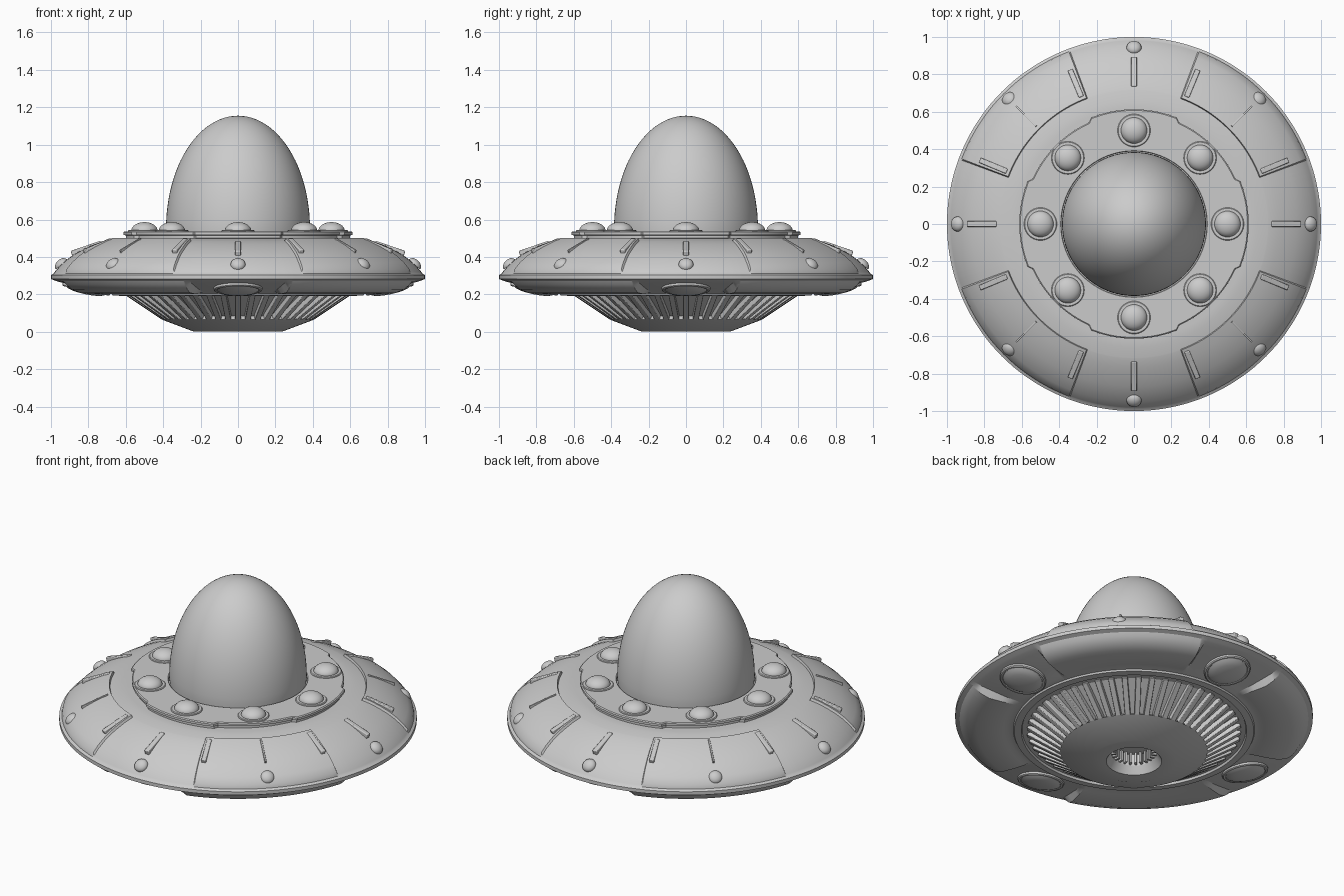
import bpy, bmesh
from math import radians, pi, cos, sin, tau
from mathutils import Matrix, Vector

if "Cube" in bpy.data.objects:
    bpy.data.objects.remove(bpy.data.objects["Cube"], do_unlink=True)

grey = bpy.data.materials.new("hull_grey")
grey.use_nodes = True
grey.diffuse_color = (0.6, 0.6, 0.6, 1)
grey.node_tree.nodes["Principled BSDF"].inputs["Base Color"].default_value = (0.6, 0.6, 0.6, 1)


def finish(name, bm, bevel=0, sharp=30):
    """Turn a bmesh into a shaded grey object."""
    bmesh.ops.recalc_face_normals(bm, faces=bm.faces)
    mesh = bpy.data.meshes.new(name)
    bm.to_mesh(mesh)
    bm.free()
    mesh.materials.append(grey)
    obj = bpy.data.objects.new(name, mesh)
    bpy.context.collection.objects.link(obj)
    if bevel:
        mod = obj.modifiers.new("soft_edges", "BEVEL")
        mod.width, mod.segments = bevel, 2
    bpy.ops.object.select_all(action="DESELECT")
    obj.select_set(True)
    bpy.context.view_layer.objects.active = obj
    bpy.ops.object.shade_smooth_by_angle(angle=radians(sharp))
    return obj


def lathe(bm, profile, angles, matrix=Matrix(), warp=None):
    """Spin (radius, height, weight) points; warp moves points by angle."""
    rings = []
    for r, z, *weight in profile:
        if r == 0:
            rings.append([bm.verts.new(matrix @ Vector((0, 0, z)))] * len(angles))
            continue
        ring = []
        for a in angles:
            rr, zz = warp(a, r, z, weight[0] if weight else 0) if warp else (r, z)
            t = radians(a)
            ring.append(bm.verts.new(matrix @ Vector((rr * cos(t), rr * sin(t), zz))))
        rings.append(ring)
    for low, high in zip(rings, rings[1:]):
        for i in range(len(angles)):
            j = (i + 1) % len(angles)
            corners = list(dict.fromkeys((low[i], low[j], high[j], high[i])))
            bm.faces.new(corners)


def around(count, r, z, tilt, start=0):
    """Matrices placed round the hull, their z axis tilted outward."""
    for k in range(count):
        yield (Matrix.Rotation(radians(start) + tau * k / count, 4, "Z")
               @ Matrix.Translation((r, 0, z))
               @ Matrix.Rotation(radians(tilt), 4, "Y"))


def even(n):
    return [360 * i / n for i in range(n)]


def sector(a, half, ramp):
    """1 inside the four diagonal sectors, fading to 0 over the ramp."""
    off = abs(a % 90 - 45)
    return max(0, min(1, (half + ramp - off) / ramp))


def dome_profile(radius, height, base=0, steps=8):
    pts = [(radius * cos(pi / 2 * i / steps), base + height * sin(pi / 2 * i / steps))
           for i in range(steps)]
    return pts + [(0, base + height)]


def boxes(name, matrices, size, bevel):
    bm = bmesh.new()
    scale = Matrix.Diagonal((*size, 1))
    for m in matrices:
        bmesh.ops.create_cube(bm, size=1, matrix=m @ scale)
    return finish(name, bm, bevel)


def spun(name, profile, matrices, segments):
    bm = bmesh.new()
    for m in matrices:
        lathe(bm, profile, even(segments), m)
    return finish(name, bm)


# Saucer hull: raised upper panels and bulging lower panels on the diagonals
TOP = 0.015
hull_profile = [
    (0, 0.5), (0.62, 0.5), (0.66, 0.498), (0.715, 0.486), (0.72, 0.485, TOP),
    (0.77, 0.468, TOP), (0.82, 0.445, TOP), (0.87, 0.418, TOP), (0.91, 0.39, TOP),
    (0.95, 0.355, TOP), (0.98, 0.32, TOP), (0.985, 0.312), (1, 0.303), (1, 0.282),
    (0.975, 0.272), (0.96, 0.267, -0.015), (0.93, 0.26, -0.033), (0.88, 0.248, -0.04),
    (0.8, 0.23, -0.027), (0.73, 0.217, -0.014), (0.705, 0.21), (0.675, 0.205),
    (0.67, 0.195), (0.63, 0.192), (0.625, 0.205),
    (0.575, 0.205), (0.385, 0.085), (0.41, 0.066), (0.235, 0), (0.155, 0),
    (0.127, 0.045), (0.127, 0.115), (0, 0.115)]


def panels(a, r, z, weight):
    shape = sector(a, 24.3, 0.4) if z > 0.3 else sector(a, 28, 1.5)
    return r, z + weight * shape


steps = set(even(144))
for middle in (45, 135, 225, 315):
    for side in (-1, 1):
        steps.update(middle + side * d for d in (24.3, 24.7, 28, 29.5))
bm = bmesh.new()
lathe(bm, hull_profile, sorted(steps), warp=panels)
finish("saucer_hull", bm)

# Deck plate, slightly cut back on the diagonals
deck_profile = [(0.388, 0.498), (0.388, 0.533), (0.392, 0.537), (0.607, 0.537, 1),
                (0.613, 0.532, 1), (0.613, 0.518, 1), (0.6, 0.515, 1), (0.6, 0.495, 1)]
bm = bmesh.new()
lathe(bm, deck_profile, even(180), warp=lambda a, r, z, w: (r - 0.02 * w * sector(a, 21, 2), z))
finish("deck_plate", bm)

# Tall cabin dome
spun("cabin_dome", [(0.38, 0.495)] + dome_profile(0.385, 0.605, 0.55, 24), [Matrix()], 96)

# Deck lamps with collars
deck_spots = list(around(8, 0.5, 0.535, 0))
spun("lamp_collars", [(0.088, -0.005), (0.088, 0.005), (0.084, 0.009), (0.066, 0.009)],
     deck_spots, 40)
spun("deck_lamps", [(0.07, 0)] + dome_profile(0.07, 0.045, 0.006), deck_spots, 32)

# Small lamps near the rim
spun("rim_lamps", dome_profile(0.04, 0.028, -0.002), around(8, 0.945, 0.361, 42), 24)

# Radial bars on the upper hull, sunk in at their inner ends
boxes("wide_bars", around(4, 0.81, 0.443, 19), (0.168, 0.03, 0.034), 0.005)
boxes("panel_edge_bars", around(8, 0.81, 0.453, 21, 22.5), (0.168, 0.028, 0.036), 0.005)
boxes("narrow_bars", around(4, 0.81, 0.454, 23, 45), (0.165, 0.01, 0.034), 0.002)

# Underside pods on the four main directions
pod_profile = [(0.13, -0.01), (0.13, 0.01), (0.124, 0.015), (0.114, 0.015), (0.111, 0.012),
               (0.095, 0.021), (0.07, 0.028), (0.035, 0.032), (0, 0.033)]
spun("underside_pods", pod_profile, around(4, 0.81, 0.233, 168), 48)

# Cooling fins on the lower cone and inside the central port
boxes("lower_fins", around(48, 0.494, 0.142, -33.7), (0.235, 0.031, 0.032), 0.003)
boxes("port_fins", around(24, 0.115, 0.082, 0), (0.03, 0.014, 0.066), 0.002)
